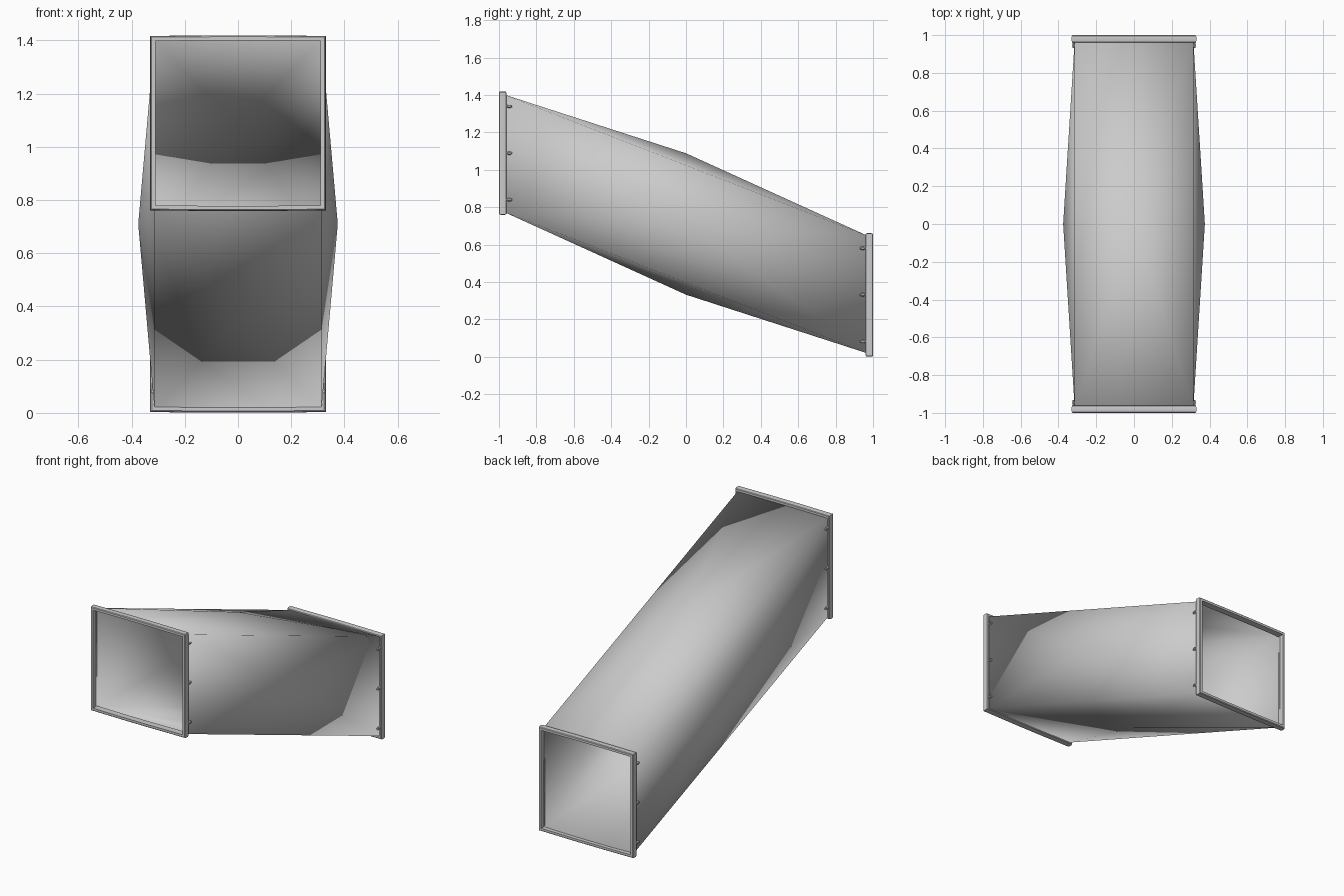
import bpy, bmesh, math
from mathutils import Vector, Matrix

if "Cube" in bpy.data.objects:
    bpy.data.objects.remove(bpy.data.objects["Cube"])

ZC = {-1: 1.089, 1: 0.331}   # centre height of the front and back openings
HALF = 0.314                 # half width of the duct wall
MID = 0.71


def make_object(name, bm, smooth=None):
    bmesh.ops.recalc_face_normals(bm, faces=bm.faces)
    me = bpy.data.meshes.new(name)
    bm.to_mesh(me)
    bm.free()
    ob = bpy.data.objects.new(name, me)
    bpy.context.collection.objects.link(ob)
    if smooth:
        bpy.context.view_layer.objects.active = ob
        ob.select_set(True)
        bpy.ops.object.shade_smooth_by_angle(angle=math.radians(smooth))
        ob.select_set(False)
    return ob


# Sloping duct: four sheet panels, each raised to a shallow central peak
bm = bmesh.new()
square = [(-1, -1), (1, -1), (1, 1), (-1, 1)]
rings = [[bm.verts.new((sx * HALF, s * 0.975, ZC[s] + sz * HALF)) for sx, sz in square]
         for s in (-1, 1)]
peaks = [(0, -1), (1, 0), (0, 1), (-1, 0)]
for i, (px, pz) in enumerate(peaks):
    j = (i + 1) % 4
    peak = bm.verts.new((px * 0.375, 0, MID + pz * 0.378))
    loop = [rings[0][i], rings[0][j], rings[1][j], rings[1][i]]
    for k in range(4):
        bm.faces.new((loop[k], loop[(k + 1) % 4], peak))
duct = make_object("duct_panels", bm, 30)
wall = duct.modifiers.new("sheet_thickness", "SOLIDIFY")
wall.thickness = 0.005
wall.offset = -1

# End flanges: a rounded section swept around each square opening
section = [(0.311, 0.0), (0.325, 0.0), (0.329, 0.004), (0.330, 0.012),
           (0.330, 0.030), (0.328, 0.037), (0.324, 0.04), (0.311, 0.04)]
path = [(-1, -1), (-.27, -1), (.27, -1), (1, -1), (1, 1), (.27, 1), (-.27, 1), (-1, 1)]
for s, name in ((-1, "front_flange"), (1, "back_flange")):
    bm = bmesh.new()
    cols = []
    for px, pz in path:
        bow = 0.0 if abs(px) < 1 else 0.002
        cols.append([bm.verts.new((px * r, s * (1 - d), ZC[s] + pz * (r - bow)))
                     for r, d in section])
    for a, b in zip(cols, cols[1:] + cols[:1]):
        for k in range(len(section)):
            m = (k + 1) % len(section)
            bm.faces.new((a[k], a[m], b[m], b[k]))
    make_object(name, bm, 35)

# Bolts with hex nuts behind the flanges on both sides
for s, name in ((-1, "front_bolts"), (1, "back_bolts")):
    bm = bmesh.new()
    for side in (-1, 1):
        for dz in (-0.25, 0, 0.25):
            for radius, depth, y, n in ((0.009, 0.012, 0.945, 6), (0.006, 0.034, 0.948, 10)):
                place = (Matrix.Translation((side * 0.321, s * y, ZC[s] + dz))
                         @ Matrix.Rotation(math.pi / 2, 4, 'X'))
                bmesh.ops.create_cone(bm, cap_ends=True, segments=n, radius1=radius,
                                      radius2=radius, depth=depth, matrix=place)
    make_object(name, bm, 30)
